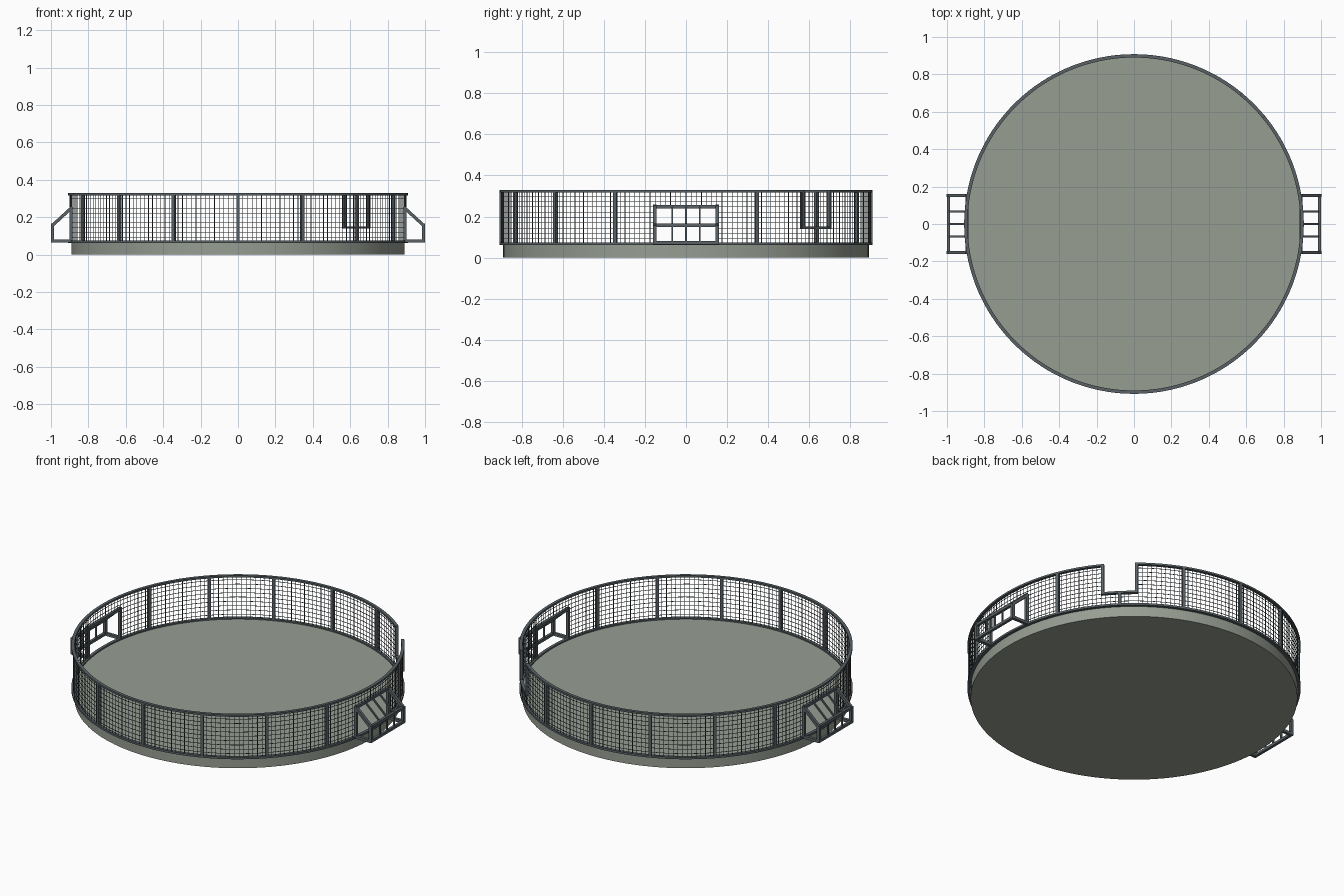
import bpy, bmesh
from math import sin, cos, pi, radians, ceil
from mathutils import Vector, Matrix

if "Cube" in bpy.data.objects:
    bpy.data.objects.remove(bpy.data.objects["Cube"])

R = 0.899            # fence radius
Z0, Z1 = 0.066, 0.325  # fence bottom and top
NOTCH, SILL = (39.1, 50.9), 0.145
BOX_A, BOX_Z = 9.8, 0.248


def material(name, col):
    m = bpy.data.materials.new(name)
    m.diffuse_color = (*col, 1)
    m.use_nodes = True
    m.node_tree.nodes["Principled BSDF"].inputs["Base Color"].default_value = m.diffuse_color
    return m


metal = material("dark_metal", (0.10, 0.12, 0.13))
wire_mat = material("wire_metal", (0.07, 0.08, 0.085))
floor_mat = material("floor_grey", (0.31, 0.34, 0.29))


def finish(bm, name, mat, smooth=False):
    bmesh.ops.recalc_face_normals(bm, faces=bm.faces)
    me = bpy.data.meshes.new(name)
    bm.to_mesh(me)
    bm.free()
    ob = bpy.data.objects.new(name, me)
    bpy.context.collection.objects.link(ob)
    me.materials.append(mat)
    if smooth:
        bpy.ops.object.select_all(action='DESELECT')
        ob.select_set(True)
        bpy.context.view_layer.objects.active = ob
        bpy.ops.object.shade_smooth_by_angle(angle=radians(35))
    return ob


def arc_bar(bm, a0, a1, r0, r1, z0, z1):
    """Rectangular section swept around z from a0 to a1 degrees."""
    full = a1 - a0 >= 359.99
    n = max(2, ceil((a1 - a0) / 3))
    rings = []
    for i in range(n if full else n + 1):
        a = radians(a0 + (a1 - a0) * i / n)
        rings.append([bm.verts.new((r * cos(a), r * sin(a), z))
                      for r, z in ((r0, z0), (r1, z0), (r1, z1), (r0, z1))])
    for i in range(n):
        p, q = rings[i], rings[(i + 1) % len(rings)]
        for k in range(4):
            bm.faces.new((p[k], p[(k + 1) % 4], q[(k + 1) % 4], q[k]))
    if not full:
        bm.faces.new(rings[0])
        bm.faces.new(rings[-1])


def post(bm, deg, z0, z1, w, d, r=R):
    """Upright box at an angle on the fence circle."""
    m = (Matrix.Rotation(radians(deg), 4, 'Z')
         @ Matrix.Translation((r, 0, (z0 + z1) / 2))
         @ Matrix.Diagonal((d, w, z1 - z0, 1)))
    bmesh.ops.create_cube(bm, size=1, matrix=m)


def bar(bm, p, q, w):
    """Square bar between two points."""
    p, q = Vector(p), Vector(q)
    d = q - p
    y = Vector((0, 1, 0)) if abs(d.normalized().y) < 0.9 else Vector((1, 0, 0))
    x = y.cross(d).normalized()
    y = d.normalized().cross(x)
    rot = Matrix((x, y, d.normalized())).transposed().to_4x4()
    m = (Matrix.Translation((p + q) / 2) @ rot
         @ Matrix.Diagonal((w, w, d.length + w * 0.8, 1)))
    bmesh.ops.create_cube(bm, size=1, matrix=m)


# Round floor slab
bm = bmesh.new()
bmesh.ops.create_cone(bm, cap_ends=True, segments=128, radius1=0.89, radius2=0.89,
                      depth=0.066, matrix=Matrix.Translation((0, 0, 0.033)))
finish(bm, "floor_slab", floor_mat, True)

# Bottom and top rails, the top one broken at the entry notch
bm = bmesh.new()
arc_bar(bm, 0, 360, 0.89, 0.908, 0.062, 0.074)
finish(bm, "bottom_rail", metal, True)
bm = bmesh.new()
arc_bar(bm, NOTCH[1], NOTCH[0] + 360, 0.89, 0.908, Z1 - 0.008, Z1 + 0.003)
finish(bm, "top_rail", metal, True)

# Fence posts, none behind the side boxes and a short one below the notch
bm = bmesh.new()
for i in range(16):
    if i not in (0, 8):
        post(bm, i * 22.5, Z0, SILL if i == 2 else Z1 - 0.004, 0.018, 0.016)
finish(bm, "fence_posts", metal)

# Notch frame
bm = bmesh.new()
for a in NOTCH:
    post(bm, a, SILL - 0.006, Z1 + 0.003, 0.015, 0.018)
arc_bar(bm, NOTCH[0], NOTCH[1], 0.89, 0.908, SILL - 0.006, SILL + 0.006)
finish(bm, "notch_frame", metal)

# Wire netting: uprights and hoops
bm = bmesh.new()
per_panel = 14
for i in range(16 * per_panel):
    a = i * 22.5 / per_panel
    lo, hi = Z0, Z1
    if NOTCH[0] < a < NOTCH[1]:
        hi = SILL
    if min(a % 180, 180 - a % 180) < BOX_A:
        lo = BOX_Z
    post(bm, a, lo, hi, 0.0025, 0.0025)
rows = 10
for k in range(1, rows):
    z = Z0 + (Z1 - Z0) * k / rows
    gaps = []
    if z < BOX_Z:
        gaps += [(-BOX_A, BOX_A), (180 - BOX_A, 180 + BOX_A)]
    if z > SILL:
        gaps.append(NOTCH)
    gaps.sort()
    if not gaps:
        arc_bar(bm, 0, 360, R - 0.0012, R + 0.0012, z - 0.0012, z + 0.0012)
    for g, h in zip(gaps, gaps[1:] + gaps[:1]):
        end = h[0] if h[0] > g[1] else h[0] + 360
        arc_bar(bm, g[1], end, R - 0.0012, R + 0.0012, z - 0.0012, z + 0.0012)
finish(bm, "wire_netting", wire_mat)

# Sloped barred boxes on the two sides
for s, name in ((1, "right_feed_box"), (-1, "left_feed_box")):
    bm = bmesh.new()
    X0, X1, W = 0.892, 0.991, 0.153
    prof = [(X0, 0.072), (X0, 0.248), (X1, 0.157), (X1, 0.072)]
    for y in (-W, W):
        for (xa, za), (xb, zb) in zip(prof, prof[1:] + prof[:1]):
            bar(bm, (s * xa, y, za), (s * xb, y, zb), 0.017)
    for x, z in prof[1:]:
        bar(bm, (s * x, -W, z), (s * x, W, z), 0.016)
    for y in (-0.067, 0, 0.067):
        bar(bm, (s * X0, y, 0.248), (s * X1, y, 0.157), 0.009)
        bar(bm, (s * X1, y, 0.157), (s * X1, y, 0.072), 0.009)
    finish(bm, name, metal)
